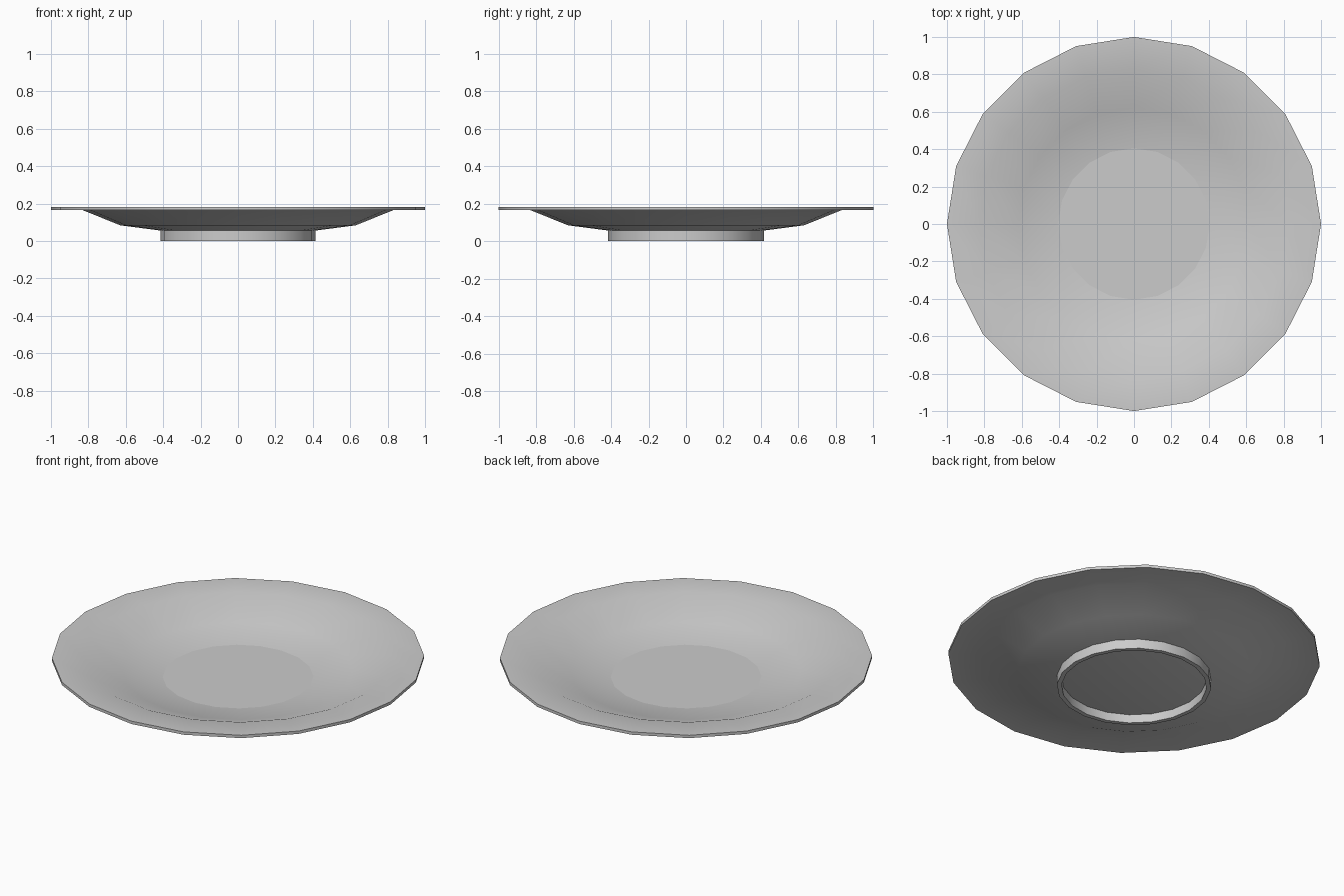
import bpy, bmesh, math

if "Cube" in bpy.data.objects:
    bpy.data.objects.remove(bpy.data.objects["Cube"])

SIDES = 20


def lathe(name, profile, closed=False, sharp_radius=None):
    """Spin (radius, z) points around z; points at radius 0 become poles."""
    bm = bmesh.new()
    rings = []
    for r, z in profile:
        if r == 0:
            rings.append([bm.verts.new((0, 0, z))] * SIDES)
        else:
            rings.append([bm.verts.new((r * math.cos(2 * math.pi * i / SIDES),
                                        r * math.sin(2 * math.pi * i / SIDES), z))
                          for i in range(SIDES)])
    pairs = list(zip(rings, rings[1:]))
    if closed:
        pairs.append((rings[-1], rings[0]))
    for a, b in pairs:
        for i in range(SIDES):
            j = (i + 1) % SIDES
            bm.faces.new(list(dict.fromkeys((a[i], a[j], b[j], b[i]))))
    bmesh.ops.recalc_face_normals(bm, faces=bm.faces)
    mesh = bpy.data.meshes.new(name)
    bm.to_mesh(mesh)
    bm.free()
    obj = bpy.data.objects.new(name, mesh)
    bpy.context.collection.objects.link(obj)
    bpy.ops.object.select_all(action='DESELECT')
    obj.select_set(True)
    bpy.context.view_layer.objects.active = obj
    bpy.ops.object.shade_smooth_by_angle(angle=math.radians(30))
    # crease around the flat centre
    if sharp_radius:
        for e in mesh.edges:
            if all(abs(mesh.vertices[v].co.xy.length - sharp_radius) < 1e-4
                   for v in e.vertices):
                e.use_edge_sharp = True
    return obj


# dish: underside from centre outwards, rim edge, then upper surface back in
lathe("dish", [(0, 0.05), (0.39, 0.05), (0.415, 0.056), (0.63, 0.084),
               (0.83, 0.165), (1.0, 0.165), (1.0, 0.182), (0.83, 0.18),
               (0.62, 0.096), (0.405, 0.064), (0, 0.064)],
      sharp_radius=0.405)

# foot ring under the dish
lathe("foot_ring", [(0.39, 0.0), (0.415, 0.0), (0.415, 0.056), (0.39, 0.053)],
      closed=True)
